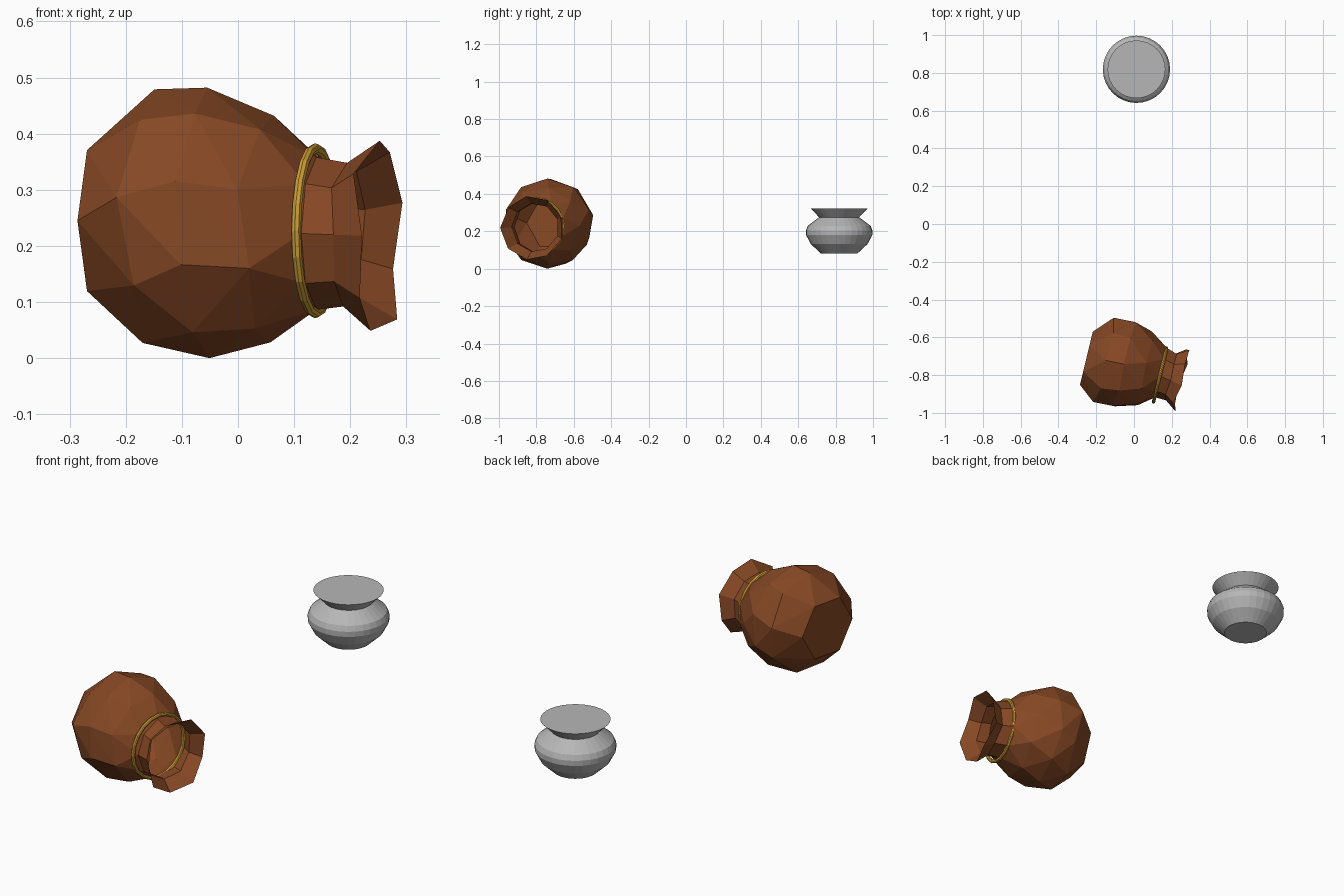
import bpy, bmesh, math
from mathutils import Vector

if "Cube" in bpy.data.objects:
    bpy.data.objects.remove(bpy.data.objects["Cube"])


def material(name, rgb):
    m = bpy.data.materials.new(name)
    m.diffuse_color = (*rgb, 1)
    m.use_nodes = True
    m.node_tree.nodes["Principled BSDF"].inputs["Base Color"].default_value = m.diffuse_color
    return m


leather = material("brown leather", (0.24, 0.065, 0.018))
gold = material("gold cord", (0.62, 0.34, 0.035))
metal = material("grey metal", (0.47, 0.47, 0.47))


def finish(bm, name, mat):
    mesh = bpy.data.meshes.new(name)
    bmesh.ops.recalc_face_normals(bm, faces=bm.faces)
    bm.to_mesh(mesh)
    bm.free()
    mesh.materials.append(mat)
    ob = bpy.data.objects.new(name, mesh)
    bpy.context.collection.objects.link(ob)
    return ob


# Pouch frame: lies on its side, axis D, sideways S, up Z
D, S, Z = Vector((0.972, -0.235, 0)), Vector((0.235, 0.972, 0)), Vector((0, 0, 1))


def place(t, s, z):
    return D * t + S * s + Z * z


def ring(n, t, r, s, z, phase, wob=0.0):
    pts = []
    for i in range(n):
        a = math.radians(phase) + 2 * math.pi * i / n
        tt = t + wob * math.sin(i * 2.4)
        pts.append(place(tt, s + r * math.cos(a), z + r * math.sin(a)))
    return pts


def bridge(bm, a, b, faces_closed=True):
    for i in range(len(a)):
        j = (i + 1) % len(a)
        bm.faces.new((a[i], a[j], b[j], b[i]))


# Pouch body: faceted hull through a few rings, open at the neck
bm = bmesh.new()
NECK_T = 0.325
for args in ((6, -0.078, 0.145, -0.75, 0.245, 0),
             (9, 0.025, 0.233, -0.737, 0.246, 90, 0.014),
             (10, 0.125, 0.241, -0.733, 0.241, -90, 0.008),
             (9, 0.235, 0.205, -0.735, 0.230, 80, 0.012)):
    for p in ring(*args):
        bm.verts.new(p)
neck = [bm.verts.new(p) for p in ring(9, NECK_T, 0.138, -0.727, 0.222, 60)]
bmesh.ops.convex_hull(bm, input=bm.verts)
cap = [f for f in bm.faces if all(v.co.dot(D) > NECK_T - 0.005 for v in f.verts)]
bmesh.ops.delete(bm, geom=cap, context='FACES')
base = [f for f in bm.faces if all(v.co.dot(D) < -0.07 for v in f.verts)]
bmesh.ops.dissolve_faces(bm, faces=base)

# Pouch mouth: pinched neck flaring to a ragged rim
fold = [bm.verts.new(p) for p in ring(9, 0.38, 0.13, -0.738, 0.22, 60, 0.006)]
rim = [bm.verts.new(p) for p in ring(9, 0.437, 0.172, -0.742, 0.218, 60, 0.014)]
bridge(bm, neck, fold)
bridge(bm, fold, rim)
finish(bm, "pouch", leather)

# Tie cord around the neck
bm = bmesh.new()
N, M = 20, 8
loops = []
for i in range(N):
    a = 2 * math.pi * i / N
    loop = []
    for k in range(M):
        b = 2 * math.pi * k / M
        r = 0.147 + 0.009 * math.cos(b)
        loop.append(bm.verts.new(place(0.322 + 0.009 * math.sin(b),
                                       -0.745 + r * math.cos(a), 0.227 + r * math.sin(a))))
    loops.append(loop)
for i in range(N):
    bridge(bm, loops[i], loops[(i + 1) % N])
finish(bm, "tie_cord", gold)

# Metal pot: lathed profile with flat bottom and flat closed top
bm = bmesh.new()
profile = [(0.098, 0.082), (0.152, 0.132), (0.177, 0.180), (0.178, 0.205),
           (0.168, 0.229), (0.107, 0.275), (0.153, 0.323)]
SIDES = 32
rows = [[bm.verts.new((0.013 + r * math.cos(2 * math.pi * i / SIDES),
                       0.819 + r * math.sin(2 * math.pi * i / SIDES), z))
         for i in range(SIDES)] for r, z in profile]
for a, b in zip(rows, rows[1:]):
    bridge(bm, a, b)
bm.faces.new(rows[0])
bm.faces.new(rows[-1])
finish(bm, "metal_pot", metal)
